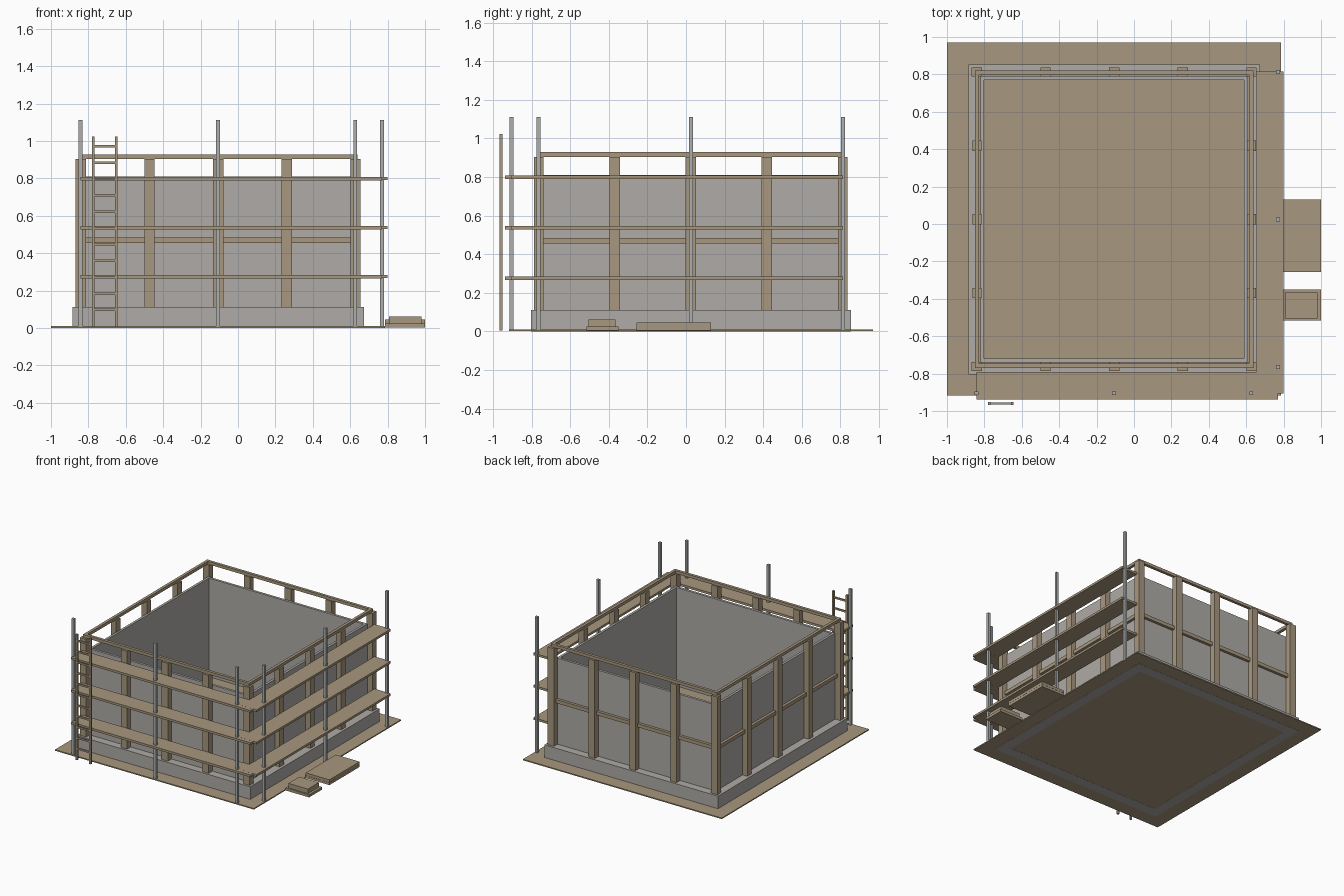
import bpy
import bmesh

if "Cube" in bpy.data.objects:
    bpy.data.objects.remove(bpy.data.objects["Cube"], do_unlink=True)


def material(name, rgb):
    m = bpy.data.materials.new(name)
    m.use_nodes = True
    m.diffuse_color = (*rgb, 1)
    m.node_tree.nodes["Principled BSDF"].inputs["Base Color"].default_value = (*rgb, 1)
    return m


WOOD = material("timber", (0.39, 0.31, 0.21))
CONCRETE = material("concrete", (0.43, 0.41, 0.385))
STEEL = material("steel", (0.42, 0.435, 0.43))


def box(name, x, y, z, mat):
    """Box from (low, high) ranges on each axis."""
    bm = bmesh.new()
    bmesh.ops.create_cube(bm, size=1)
    for v in bm.verts:
        v.co = [r[0] if c < 0 else r[1] for c, r in zip(v.co, (x, y, z))]
    mesh = bpy.data.meshes.new(name)
    bm.to_mesh(mesh)
    bm.free()
    mesh.materials.append(mat)
    ob = bpy.data.objects.new(name, mesh)
    bpy.context.collection.objects.link(ob)
    return ob


def around(c, size):
    return (c - size / 2, c + size / 2)


# Building centre and half sizes of its inner opening
CX, CY, HX, HY = -0.106, 0.025, 0.695, 0.745


def ring(name, inner, outer, z, mat):
    """Rectangular frame; inner and outer are offsets from the opening."""
    for side, s in (("right", -1), ("left", 1)):
        x = sorted((CX + s * (HX + inner), CX + s * (HX + outer)))
        box(f"{name}_{side}", x, around(CY, 2 * (HY + outer)), z, mat)
    for side, s in (("front", -1), ("back", 1)):
        y = sorted((CY + s * (HY + inner), CY + s * (HY + outer)))
        box(f"{name}_{side}", around(CX, 2 * (HX + inner)), y, z, mat)


# Ground sheet, plinth and concrete walls
box("ground_sheet", (-1, 0.785), (-0.918, 0.97), (0.001, 0.01), WOOD)
ring("plinth", 0, 0.084, (0, 0.112), CONCRETE)
ring("wall", 0, 0.02, (0.112, 0.81), CONCRETE)

# Formwork posts and rails
PX, PY = HX + 0.039, HY + 0.043
for i in range(5):
    t = i / 2 - 1
    for s in (-1, 1):
        spots = [("post_x", CX + t * PX, CY + s * PY, 0.055, 0.048)]
        if 0 < i < 4:
            spots.append(("post_y", CX + s * PX, CY + t * PY, 0.048, 0.055))
        for name, x, y, w, d in spots:
            box(f"{name}_{i}_{s}", around(x, w), around(y, d), (0.112, 0.905), WOOD)
ring("middle_rail", 0.02, 0.042, (0.455, 0.484), WOOD)
ring("top_rail", 0.027, 0.05, (0.905, 0.929), WOOD)

# Scaffold planks on the front and left sides
for i in range(3):
    z = (0.266 + i * 0.262, 0.284 + i * 0.262)
    box(f"front_plank_{i}", (-0.843, 0.77), (-0.938, -0.79), z, WOOD)
    box(f"side_plank_{i}", (0.655, 0.8), (-0.905, 0.815), (z[0] + 0.0005, z[1] + 0.0005), WOOD)

# Scaffold poles
poles = [(x, -0.905) for x in (-0.843, CX, 0.627)]
poles += [(0.77, y) for y in (-0.764, CY, 0.813)]
for i, (x, y) in enumerate(poles):
    box(f"scaffold_pole_{i}", around(x, 0.021), around(y, 0.021), (0.005, 1.112), STEEL)

# Ladder
for side, x in (("right", -0.774), ("left", -0.651)):
    box(f"ladder_rail_{side}", around(x, 0.015), (-0.968, -0.952), (0.005, 1.024), WOOD)
for i in range(11):
    box(f"ladder_rung_{i}", (-0.768, -0.657), (-0.966, -0.954),
        around(0.097 + i * 0.0875, 0.013), WOOD)

# Board stacks
box("large_stack_lower", (0.787, 1), (-0.256, 0.13), (0.004, 0.024), WOOD)
box("large_stack_upper", (0.787, 1), (-0.256, 0.13), (0.025, 0.047), WOOD)
box("small_stack_lower", (0.787, 1), (-0.517, -0.35), (0.004, 0.025), WOOD)
box("small_stack_upper", (0.806, 0.981), (-0.505, -0.365), (0.025, 0.062), WOOD)
